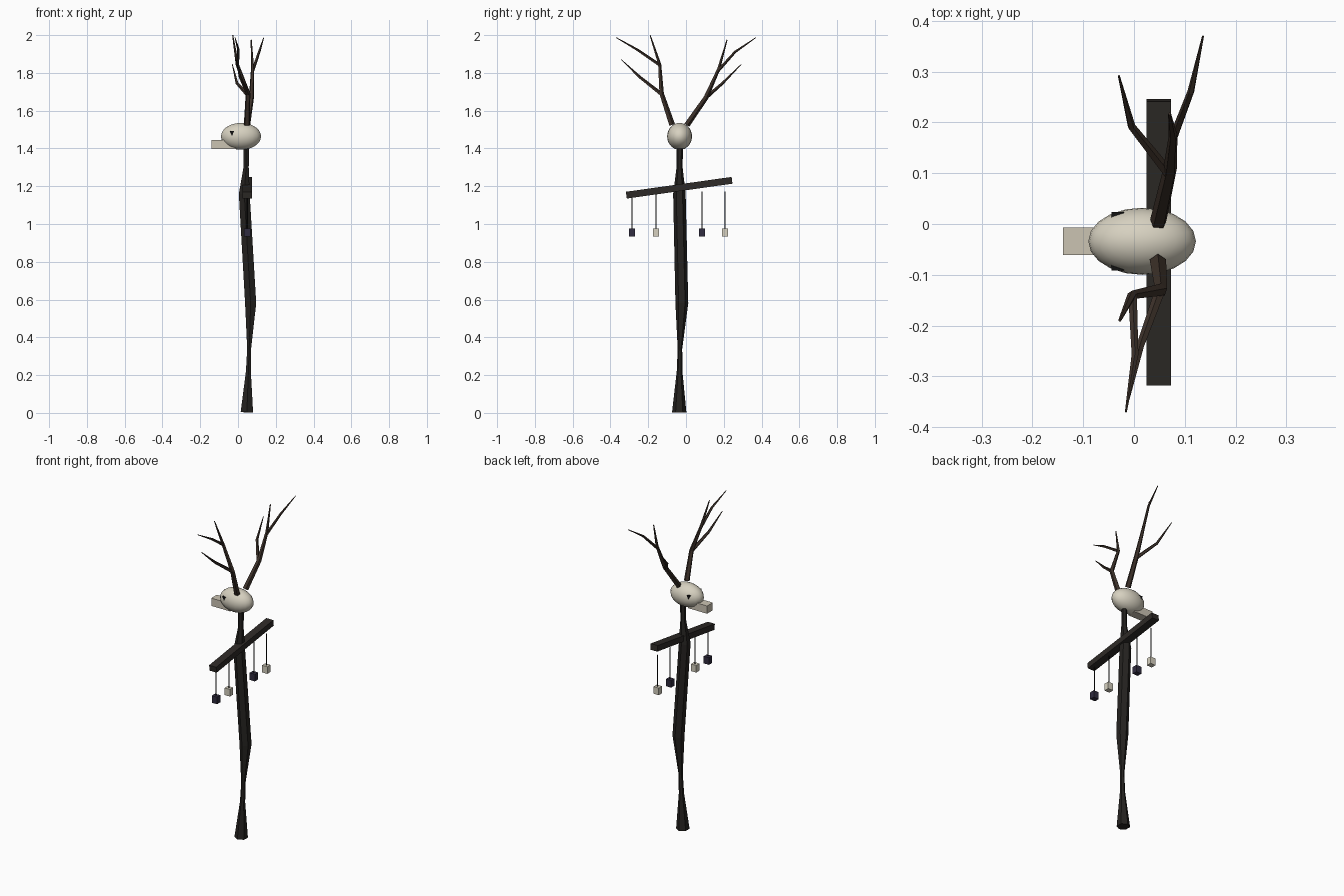
import bpy, bmesh, math
from mathutils import Vector, Matrix

if "Cube" in bpy.data.objects:
    bpy.data.objects.remove(bpy.data.objects["Cube"])


def mat(name, r, g, b):
    m = bpy.data.materials.new(name)
    m.diffuse_color = (r, g, b, 1)
    m.use_nodes = True
    m.node_tree.nodes["Principled BSDF"].inputs["Base Color"].default_value = m.diffuse_color
    return m


BARK = mat("dark_bark", 0.018, 0.016, 0.014)
BEAM = mat("beam_wood", 0.027, 0.023, 0.02)
HORN = mat("antler_brown", 0.045, 0.03, 0.022)
BONE = mat("bone", 0.68, 0.64, 0.53)
SNOUT = mat("snout_bone", 0.6, 0.55, 0.45)
BLACK = mat("black", 0.006, 0.006, 0.006)
INK = mat("dark_violet", 0.03, 0.025, 0.05)


def finish(name, bm, material):
    bmesh.ops.recalc_face_normals(bm, faces=bm.faces)
    me = bpy.data.meshes.new(name)
    bm.to_mesh(me)
    bm.free()
    me.materials.append(material)
    ob = bpy.data.objects.new(name, me)
    bpy.context.collection.objects.link(ob)
    return ob


def box(name, loc, size, material, tilt=0):
    bm = bmesh.new()
    m = Matrix.Translation(loc) @ Matrix.Rotation(tilt, 4, 'X') @ Matrix.Diagonal((*size, 1))
    bmesh.ops.create_cube(bm, size=1, matrix=m)
    return finish(name, bm, material)


def sweep(bm, points, sides):
    """Loft a closed polygon tube along (x, y, z, radius) points."""
    pos = [Vector(p[:3]) for p in points]
    rings = []
    for i, p in enumerate(points):
        d = (pos[min(i + 1, len(pos) - 1)] - pos[max(i - 1, 0)]).normalized()
        u = d.cross(Vector((1, 0, 0))).normalized()
        v = d.cross(u)
        ring = []
        for k in range(sides):
            a = 2 * math.pi * k / sides
            ring.append(bm.verts.new(pos[i] + p[3] * (math.cos(a) * u + math.sin(a) * v)))
        rings.append(ring)
    for a, b in zip(rings, rings[1:]):
        for k in range(sides):
            j = (k + 1) % sides
            bm.faces.new((a[k], a[j], b[j], b[k]))
    bm.faces.new(rings[0])
    bm.faces.new(rings[-1])


# trunk: pinched near the foot and below the head
bm = bmesh.new()
sweep(bm, [(0.047, -0.036, 0.003, 0.038), (0.055, -0.034, 0.22, 0.015),
           (0.059, -0.032, 0.34, 0.012), (0.067, -0.022, 0.58, 0.034),
           (0.033, -0.035, 1.16, 0.033), (0.043, -0.034, 1.30, 0.016),
           (0.043, -0.033, 1.41, 0.017)], 6)
finish("trunk", bm, BARK)

# antlers: each has a stem and forked tines
antlers = {
    "antler_back": [
        [(0.048, 0.004, 1.525, 0.017), (0.071, 0.105, 1.67, 0.014),
         (0.077, 0.172, 1.82, 0.009), (0.07, 0.217, 1.975, 0.003)],
        [(0.077, 0.168, 1.81, 0.009), (0.112, 0.26, 1.912, 0.007), (0.136, 0.37, 1.987, 0.002)],
        [(0.068, 0.10, 1.665, 0.011), (-0.005, 0.192, 1.745, 0.008), (-0.03, 0.292, 1.845, 0.002)]],
    "antler_front": [
        [(0.047, -0.075, 1.525, 0.017), (0.053, -0.13, 1.69, 0.013),
         (-0.004, -0.14, 1.845, 0.009), (-0.028, -0.19, 1.999, 0.003)],
        [(-0.003, -0.138, 1.84, 0.009), (0.002, -0.258, 1.922, 0.007), (-0.016, -0.37, 1.987, 0.002)],
        [(0.053, -0.128, 1.685, 0.011), (0.012, -0.242, 1.775, 0.008), (-0.01, -0.343, 1.87, 0.002)]],
}
for name, tines in antlers.items():
    bm = bmesh.new()
    for t in tines:
        sweep(bm, t, 5)
    finish(name, bm, HORN)

# skull, lengthwise along x
bm = bmesh.new()
bmesh.ops.create_uvsphere(bm, u_segments=20, v_segments=14, radius=1,
                          matrix=Matrix.Translation((0.016, -0.034, 1.464))
                          @ Matrix.Diagonal((0.106, 0.066, 0.071, 1)))
for f in bm.faces:
    f.smooth = True
finish("skull", bm, BONE)
box("snout", (-0.075, -0.034, 1.42), (0.13, 0.055, 0.048), SNOUT)

# triangular eye sockets on both sides
for side, tag in ((-1, "front"), (1, "back")):
    bm = bmesh.new()
    tri = [(-0.044, 1.492), (-0.02, 1.492), (-0.032, 1.466)]
    y0, y1 = -0.034 + side * 0.04, -0.034 + side * 0.058
    a = [bm.verts.new((x, y0, z)) for x, z in tri]
    b = [bm.verts.new((x, y1, z)) for x, z in tri]
    bm.faces.new(a)
    bm.faces.new(b)
    for k in range(3):
        j = (k + 1) % 3
        bm.faces.new((a[k], a[j], b[j], b[k]))
    finish("eye_" + tag, bm, BLACK)

# tilted cross beam
box("cross_beam", (0.049, -0.036, 1.192), (0.048, 0.565, 0.036), BEAM, math.radians(8))

# hanging charms on thin cords
for i, y in enumerate((-0.285, -0.16, 0.085, 0.207)):
    bm = bmesh.new()
    sweep(bm, [(0.049, y, 0.97, 0.003), (0.049, y, 1.172, 0.003)], 5)
    finish(f"cord_{i + 1}", bm, BLACK)
    box(f"charm_{i + 1}", (0.049, y, 0.955), (0.036, 0.032, 0.044), BONE if i % 2 else INK)
